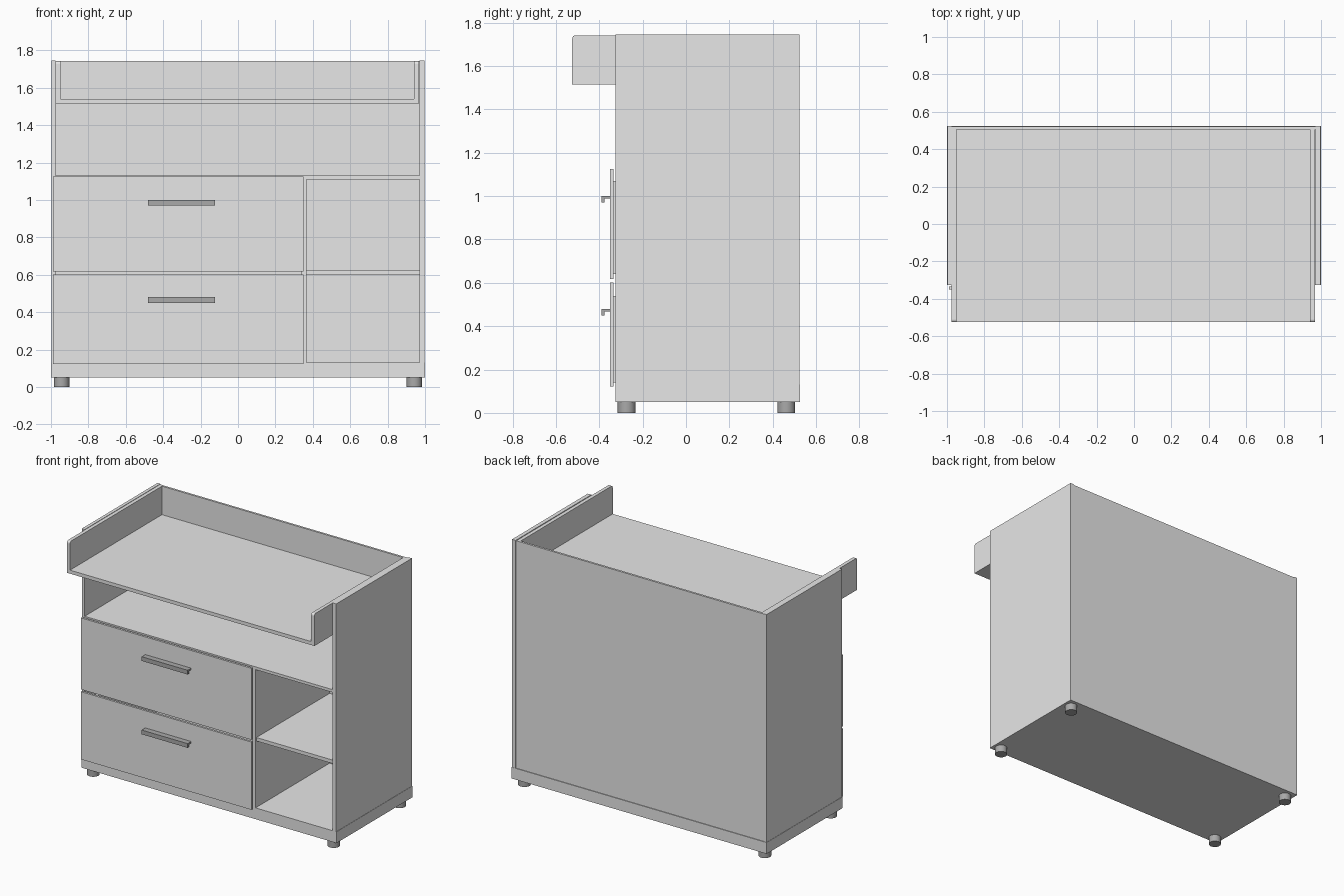
import bpy, bmesh, math

cube = bpy.data.objects.get("Cube")
if cube:
    bpy.data.objects.remove(cube, do_unlink=True)


def material(name, value):
    m = bpy.data.materials.new(name)
    m.use_nodes = True
    col = (value, value, value, 1)
    m.diffuse_color = col
    m.node_tree.nodes["Principled BSDF"].inputs["Base Color"].default_value = col
    return m


board = material("light grey board", 0.8)
metal = material("dark grey metal", 0.4)


def finish(name, bm, mat):
    bmesh.ops.recalc_face_normals(bm, faces=bm.faces)
    me = bpy.data.meshes.new(name)
    bm.to_mesh(me)
    bm.free()
    me.materials.append(mat)
    ob = bpy.data.objects.new(name, me)
    bpy.context.collection.objects.link(ob)
    return ob


def box(name, x, y, z, mat=board):
    bm = bmesh.new()
    bmesh.ops.create_cube(bm, size=1)
    for v in bm.verts:
        v.co = [r[0] if c < 0 else r[1] for c, r in zip(v.co, (x, y, z))]
    return finish(name, bm, mat)


def extrude_x(name, profile, x0, x1, mat=board):
    """Extrude a (y, z) profile from x0 to x1."""
    bm = bmesh.new()
    face = bm.faces.new([bm.verts.new((x0, y, z)) for y, z in profile])
    ext = bmesh.ops.extrude_face_region(bm, geom=[face])["geom"]
    bmesh.ops.translate(bm, vec=(x1 - x0, 0, 0),
                        verts=[g for g in ext if isinstance(g, bmesh.types.BMVert)])
    return finish(name, bm, mat)


FRONT, BACK = -0.325, 0.525
IN_L, IN_R = -0.975, 0.97        # inner faces of the side panels

# Carcass
box("base", (-1, 1), (FRONT, BACK), (0.05, 0.13))
box("right_side_panel", (-0.998, IN_L), (FRONT, 0.523), (0.13, 1.745))
box("left_side_panel", (IN_R, 0.998), (FRONT, 0.523), (0.13, 1.745))
box("back_panel", (IN_L, IN_R), (0.505, 0.52), (0.13, 1.742))
box("middle_shelf", (IN_L, IN_R), (FRONT, 0.505), (1.11, 1.13))
box("divider", (0.34, 0.365), (FRONT, 0.505), (0.13, 1.11))
box("cubby_shelf", (0.365, IN_R), (-0.315, 0.505), (0.6, 0.625))

# Changing tray with side walls rounded at the upper front corner
box("tray_board", (IN_L, 0.967), (-0.525, 0.505), (1.515, 1.54))
R = 0.015
arc = [(-0.525 + R - R * math.cos(a), 1.742 - R + R * math.sin(a))
       for a in (i * math.pi / 8 for i in range(5))]
wall = [(0.505, 1.54), (-0.525, 1.54)] + arc + [(0.505, 1.742)]
extrude_x("tray_wall_right", wall, IN_L, -0.95)
extrude_x("tray_wall_left", wall, 0.942, 0.967)

# Drawers: front, open box behind it, L-shaped handle
for name, z0, z1, zb0, zb1, zh in (("lower", 0.122, 0.602, 0.14, 0.54, 0.48),
                                   ("upper", 0.618, 1.125, 0.64, 1.07, 1.0)):
    box(name + "_drawer_front", (-0.988, 0.35), (-0.35, -0.335), (z0, z1))
    bx0, bx1, by0, by1 = -0.96, 0.325, -0.335, 0.45
    box(name + "_drawer_bottom", (bx0, bx1), (by0, by1), (zb0, zb0 + 0.012))
    box(name + "_drawer_side_right", (bx0, bx0 + 0.02), (by0, by1), (zb0, zb1))
    box(name + "_drawer_side_left", (bx1 - 0.02, bx1), (by0, by1), (zb0, zb1))
    box(name + "_drawer_back", (bx0, bx1), (by1 - 0.02, by1), (zb0, zb1))
    box(name + "_drawer_inner_front", (bx0, bx1), (by0, by0 + 0.02), (zb0, zb1))
    extrude_x(name + "_handle",
              [(-0.35, zh), (-0.39, zh), (-0.39, zh - 0.03), (-0.376, zh - 0.03),
               (-0.376, zh - 0.012), (-0.35, zh - 0.012)], -0.482, -0.122, metal)

# Feet
for sx, side in ((-1, "right"), (1, "left")):
    for y, end in ((-0.274, "front"), (0.463, "back")):
        bm = bmesh.new()
        bmesh.ops.create_cone(bm, cap_ends=True, segments=32, radius1=0.041,
                              radius2=0.041, depth=0.05)
        bmesh.ops.translate(bm, verts=bm.verts, vec=(sx * 0.943, y, 0.025))
        foot = finish(f"{end}_{side}_foot", bm, metal)
        bpy.ops.object.select_all(action='DESELECT')
        foot.select_set(True)
        bpy.context.view_layer.objects.active = foot
        bpy.ops.object.shade_smooth_by_angle(angle=math.radians(30))
